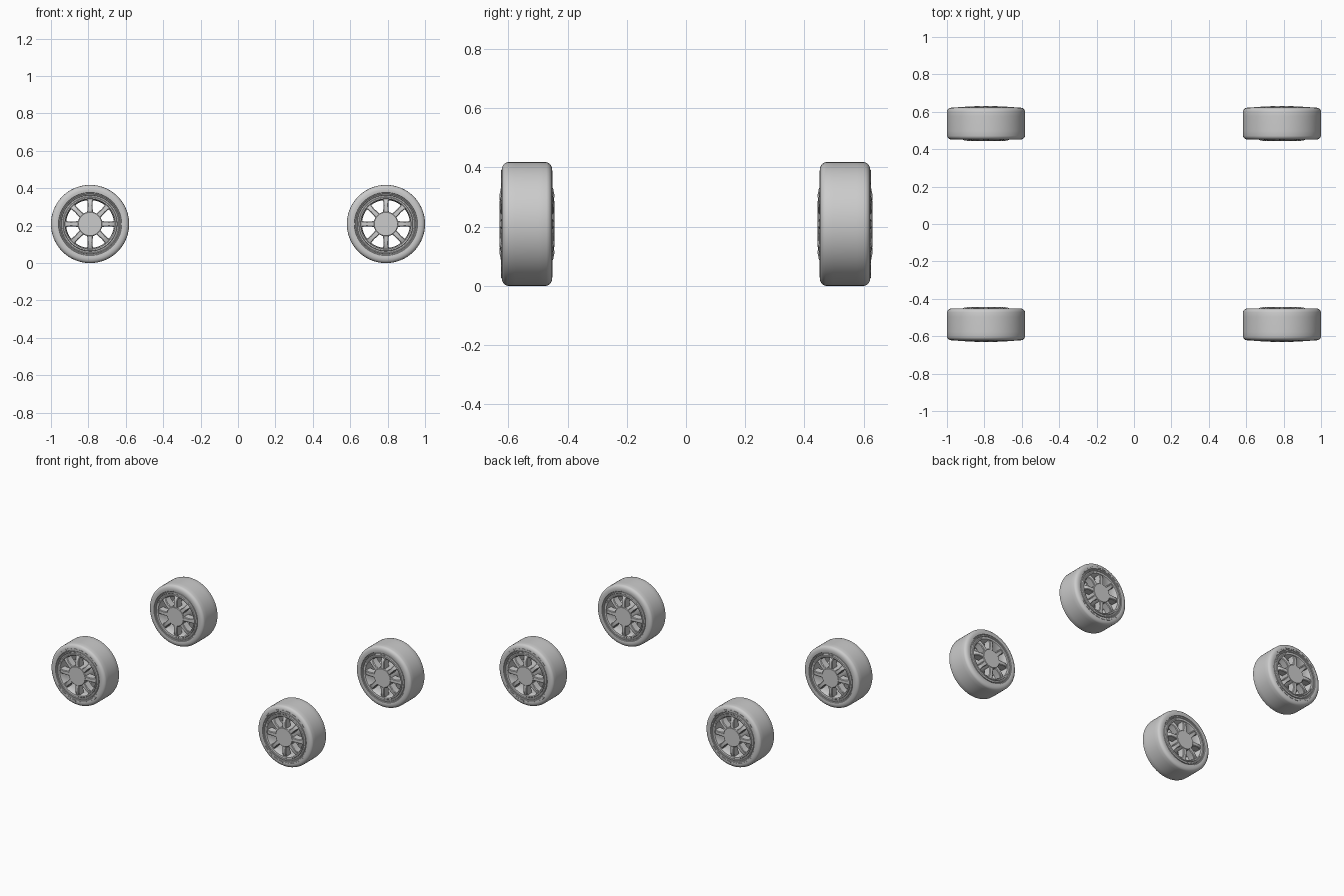
import bpy, bmesh, math
from mathutils import Vector

if "Cube" in bpy.data.objects:
    bpy.data.objects.remove(bpy.data.objects["Cube"])

R = 0.209          # tyre radius
CX, CY = 0.791, 0.537
SPOKES = 8


def lathe(bm, profile, segs=72, a0=0.0, a1=2 * math.pi):
    """Revolve a closed (radius, y) profile around the y axis."""
    full = abs(a1 - a0 - 2 * math.pi) < 1e-6
    count = segs if full else segs + 1
    rings = []
    for i in range(count):
        a = a0 + (a1 - a0) * i / segs
        rings.append([bm.verts.new((r * math.cos(a), y, r * math.sin(a))) for r, y in profile])
    n = len(profile)
    for i in range(segs):
        p, q = rings[i], rings[(i + 1) % count]
        for j in range(n):
            k = (j + 1) % n
            bm.faces.new((p[j], p[k], q[k], q[j]))
    if not full:
        bm.faces.new(rings[0])
        bm.faces.new(rings[-1])


def mirrored(half):
    """Close a half profile (y >= 0) with its reflection."""
    return half + [(r, -y) for r, y in reversed(half)]


def finish(bm, name):
    bmesh.ops.recalc_face_normals(bm, faces=bm.faces)
    mesh = bpy.data.meshes.new(name)
    bm.to_mesh(mesh)
    bm.free()
    mesh.shade_smooth()
    mesh.set_sharp_from_angle(angle=math.radians(35))
    return mesh


# Tyre: rounded shoulders, bulging sidewall, groove next to the rim
bm = bmesh.new()
lathe(bm, mirrored([(0.150, 0.070), (0.160, 0.076), (0.163, 0.080), (0.167, 0.080),
                    (0.169, 0.084), (0.180, 0.0855), (0.192, 0.084), (0.200, 0.080),
                    (0.206, 0.074), (0.2085, 0.066), (R, 0.040)]), 96)
# Plain raised sidewall bars on the outer face, in two arcs
for start in (35, 215):
    for i in range(8):
        a = math.radians(start + i * 14)
        lathe(bm, [(0.175, -0.083), (0.175, -0.0875), (0.183, -0.0875), (0.183, -0.083)],
              4, a, a + math.radians(9))
tyre = finish(bm, "tyre")

# Rim: open barrel with a stepped lip on both sides
bm = bmesh.new()
lathe(bm, mirrored([(0.128, 0.040), (0.131, 0.078), (0.136, 0.085), (0.143, 0.086),
                    (0.146, 0.081), (0.153, 0.081), (0.156, 0.085), (0.160, 0.084),
                    (0.161, 0.074), (0.152, 0.066)]), 96)
rim = finish(bm, "rim")

# Hub with flat caps, and tapered spokes on both faces
bm = bmesh.new()
hub = [(0.062, 0.093), (0.066, 0.089), (0.066, 0.050)]
rings = []
for r, y in mirrored(hub):
    rings.append([bm.verts.new((r * math.cos(a), y, r * math.sin(a)))
                  for a in (2 * math.pi * i / 48 for i in range(48))])
for p, q in zip(rings, rings[1:]):
    for i in range(48):
        k = (i + 1) % 48
        bm.faces.new((p[i], p[k], q[k], q[i]))
bm.faces.new(rings[0])
bm.faces.new(rings[-1])

# Spoke cross-sections: radius, half width, outer y, inner y
SECTIONS = [(0.055, 0.016, 0.091, 0.042), (0.100, 0.013, 0.0925, 0.042),
            (0.118, 0.014, 0.089, 0.040), (0.136, 0.018, 0.080, 0.038)]
for side in (1, -1):
    for s in range(SPOKES):
        a = 2 * math.pi * s / SPOKES
        out = Vector((math.cos(a), 0, math.sin(a)))
        across = Vector((-math.sin(a), 0, math.cos(a)))
        loops = []
        for r, w, yo, yi in SECTIONS:
            pts = [(-w, yi), (-w, yo - 0.004), (-w + 0.004, yo),
                   (w - 0.004, yo), (w, yo - 0.004), (w, yi)]
            loops.append([bm.verts.new(out * r + across * x + Vector((0, y * side, 0)))
                          for x, y in pts])
        for p, q in zip(loops, loops[1:]):
            for j in range(6):
                k = (j + 1) % 6
                bm.faces.new((p[j], p[k], q[k], q[j]))
        bm.faces.new(loops[0])
        bm.faces.new(loops[-1])
spokes = finish(bm, "hub_and_spokes")

# Four wheels, outer faces turned outwards
for sx, xname in ((-1, "left"), (1, "right")):
    for sy, yname in ((-1, "front"), (1, "back")):
        for mesh in (tyre, rim, spokes):
            ob = bpy.data.objects.new(f"{yname}_{xname}_{mesh.name}", mesh)
            ob.location = (sx * CX, sy * CY, R)
            ob.rotation_euler.z = math.pi if sy > 0 else 0
            bpy.context.collection.objects.link(ob)
